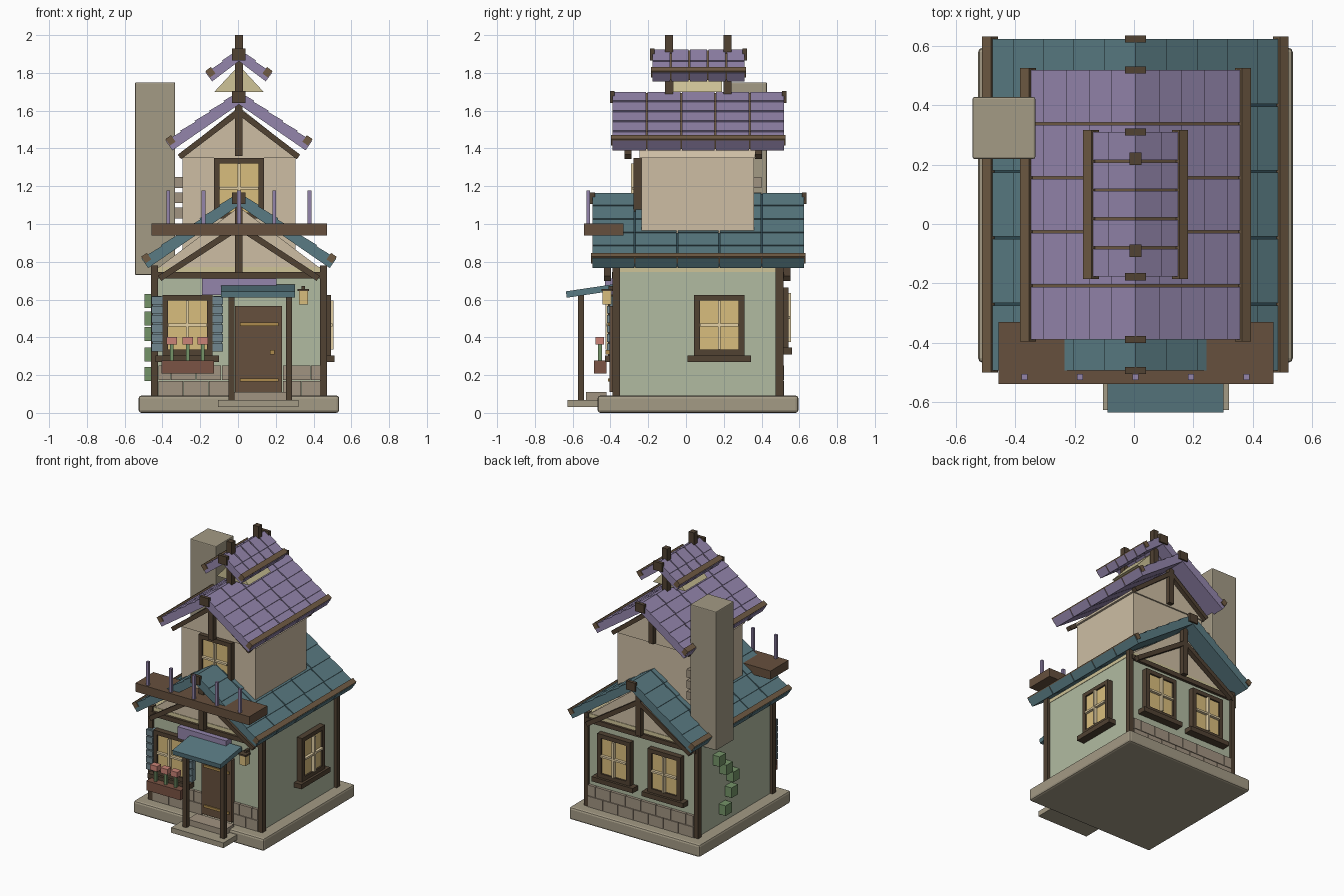
import bpy, bmesh, math
from mathutils import Vector

if "Cube" in bpy.data.objects:
    bpy.data.objects.remove(bpy.data.objects["Cube"])

def mat(name, r, g, b):
    m = bpy.data.materials.new(name)
    m.diffuse_color = tuple((c / 255) ** 2.2 for c in (r, g, b)) + (1,)
    m.use_nodes = True
    m.node_tree.nodes["Principled BSDF"].inputs["Base Color"].default_value = m.diffuse_color
    return m

GREEN = mat("sage_plaster", 176, 186, 160)
BEIGE = mat("cream_plaster", 204, 188, 162)
PALE = mat("pale_trim", 205, 194, 150)
STONE = mat("stone", 162, 153, 132)
BRICK = mat("brick_stone", 160, 146, 128)
WOOD = mat("dark_wood", 82, 68, 54)
PLANK = mat("plank_wood", 102, 81, 64)
BATTEN = mat("batten_wood", 112, 92, 70)
TEAL = mat("teal_tile", 90, 122, 130)
TEALD = mat("teal_shadow", 52, 76, 84)
PURPLE = mat("purple_tile", 146, 132, 170)
GLASS = mat("warm_glass", 216, 188, 124)
MUNT = mat("muntin", 228, 208, 165)
SHUT = mat("shutter_blue", 112, 134, 142)
POT = mat("planter_red", 122, 84, 70)
PINK = mat("blossom", 200, 130, 118)
LEAF = mat("leaf", 116, 146, 104)
BRASS = mat("brass", 172, 138, 78)

def prism(name, pts, y0, y1, m):
    """Extrude an xz profile along y."""
    bm = bmesh.new()
    f = bm.faces.new([bm.verts.new((x, y0, z)) for x, z in pts])
    r = bmesh.ops.extrude_face_region(bm, geom=[f])
    vs = [v for v in r["geom"] if isinstance(v, bmesh.types.BMVert)]
    bmesh.ops.translate(bm, vec=(0, y1 - y0, 0), verts=vs)
    bmesh.ops.recalc_face_normals(bm, faces=bm.faces)
    me = bpy.data.meshes.new(name)
    bm.to_mesh(me)
    bm.free()
    me.materials.append(m)
    ob = bpy.data.objects.new(name, me)
    bpy.context.collection.objects.link(ob)
    return ob

def box(name, x0, x1, y0, y1, z0, z1, m, bevel=0):
    ob = prism(name, [(x0, z0), (x1, z0), (x1, z1), (x0, z1)], y0, y1, m)
    if bevel:
        b = ob.modifiers.new("bevel", "BEVEL")
        b.width, b.segments = bevel, 2
    return ob

def bar(name, a, b, w, y0, y1, m):
    """Sloping timber in the xz plane from a to b."""
    a, b = Vector(a), Vector(b)
    d = (b - a).normalized()
    n = Vector((-d.y, d.x)) * w / 2
    return prism(name, [tuple(p) for p in (a + n, b + n, b - n, a - n)], y0, y1, m)

CX = 0.005

def roof(name, y0, y1, zr, hw, ze, t, m, core, panels=5, rows=5, cap=True):
    for s, side in ((-1, "left"), (1, "right")):
        a, b = Vector((CX, zr)), Vector((CX + s * hw, ze))
        d = (b - a).normalized()
        n = Vector((-d.y, d.x)) * s          # outward normal
        # stepped tile courses, one panel per bay
        top = []
        for i in range(rows):
            top += [a.lerp(b, i / rows), a.lerp(b, (i + 1) / rows) + n * 0.007]
        low_ridge = Vector((CX, zr - t / abs(d.x)))
        prof = [tuple(p) for p in top + [b - n * t, low_ridge]]
        step, gap = (y1 - y0) / panels, 0.004
        for k in range(panels):
            prism(f"{name}_tiles_{side}_{k + 1}", prof, y0 + k * step + gap * (k > 0),
                  y0 + (k + 1) * step - gap * (k < panels - 1), m)
        # dark core seen in the gaps
        c = 0.006
        inner = [a - Vector((0, c)), b - n * c - d * c, b - n * (t - c) - d * c, low_ridge + Vector((0, c))]
        prism(f"{name}_core_{side}", [tuple(p) for p in inner], y0 + c, y1 - c, core)
        # eave batten
        e = b - d * 0.04
        bar(f"{name}_eave_batten_{side}", e - n * 0.006, e + d * 0.036 - n * 0.006,
            0.042, y0 - 0.007, y1 + 0.007, BATTEN)
    for y, end in ((y0, "front"), (y1, "back")):
        box(f"{name}_ridge_cap_{end}", CX - 0.036, CX + 0.036, y - 0.012, y + 0.012, zr - 0.06, zr + 0.003, WOOD)

# stone base and steps
box("base_slab", -0.526, 0.536, -0.468, 0.595, 0, 0.092, STONE, 0.015)
box("front_step", -0.105, 0.32, -0.627, -0.42, 0.03, 0.068, STONE)
box("door_sill", -0.04, 0.26, -0.53, -0.42, 0.068, 0.11, BRICK)

# lower storey
FY, BY, LX, RX = -0.37, 0.5, -0.44, 0.45
box("lower_wall", LX, RX, FY, BY, 0.09, 0.75, GREEN)
box("wall_plate", LX - 0.003, RX + 0.003, FY - 0.004, BY + 0.004, 0.745, 0.772, PALE)
prism("lower_gable", [(-0.42, 0.77), (0.43, 0.77), (CX, 1.09)], FY, BY, BEIGE)
for x in (-0.46, 0.435):
    for y in (-0.39, 0.475):
        box("corner_post", x, x + 0.036, y, y + 0.04, 0.09, 0.78, WOOD)
for y in (-0.392, 0.49):
    box("tie_beam", LX, RX, y, y + 0.03, 0.712, 0.745, WOOD)
for y in (-0.435, 0.515):
    box("lower_king_post", CX - 0.02, CX + 0.02, y, y + 0.037, 0.74, 1.1, WOOD)
    for s in (-1, 1):
        bar("lower_brace", (CX, 0.985), (CX + s * 0.42, 0.712), 0.032, y, y + 0.037, WOOD)
roof("lower_roof", -0.495, 0.625, 1.165, 0.512, 0.812, 0.055, TEAL, TEALD)

# stone courses at front and back
def courses(name, x0, x1, n, y0, y1):
    w = (x1 - x0) / n
    for r in range(2):
        cuts = [x0] + [x0 + w * (k + (0.5 if r else 0)) for k in range(0 if r else 1, n)] + [x1]
        for a, b in zip(cuts, cuts[1:]):
            box(name, a + 0.002, b - 0.002, y0, y1, 0.092 + r * 0.082, 0.17 + r * 0.082, BRICK)
courses("front_stone_left", -0.424, -0.02, 3, FY - 0.02, FY)
courses("front_stone_right", 0.235, 0.435, 2, FY - 0.02, FY)
courses("back_stone", -0.424, 0.435, 7, BY, BY + 0.02)

# upper storey
box("upper_wall", -0.295, 0.305, -0.235, 0.36, 0.85, 1.35, BEIGE)
prism("upper_gable", [(-0.31, 1.35), (0.32, 1.35), (0.30, 1.385), (CX, 1.62), (-0.29, 1.385)], -0.245, 0.37, BEIGE)
for y in (-0.325, 0.365):
    box("upper_king_post", CX - 0.02, CX + 0.02, y, y + 0.037, 1.36, 1.64, WOOD)
    for s in (-1, 1):
        bar("upper_brace", (CX, 1.595), (CX + s * 0.315, 1.355), 0.03, y, y + 0.037, WOOD)
roof("upper_roof", -0.39, 0.52, 1.7, 0.384, 1.435, 0.055, PURPLE, BATTEN)

# cupola
prism("cupola_gable", [(-0.125, 1.7), (0.135, 1.7), (CX, 1.84)], -0.07, 0.19, PALE)
roof("cupola_roof", -0.178, 0.31, 1.925, 0.172, 1.795, 0.05, PURPLE, BATTEN, rows=2)
for y in (-0.09, 0.22):
    box("ridge_finial", CX - 0.021, CX + 0.021, y - 0.021, y + 0.021, 1.62, 2.0, WOOD)

# chimney with side bricks
box("chimney", -0.545, -0.333, 0.22, 0.428, 0.73, 1.75, STONE, 0.006)
for z in (1.03, 1.11, 1.19):
    box("chimney_brick", -0.335, -0.285, 0.33, 0.4, z, z + 0.058, BRICK)

# windows
def window(name, face, wall, c, z0, w=0.266, h=0.32, sill=True):
    def put(part, u0, u1, d, za, zb, m):
        u0, u1 = c + u0, c + u1
        if face == "right":
            box(f"{name}_{part}", wall - 0.005, wall + d, u0, u1, za, zb, m)
        else:
            ys = (wall - d, wall + 0.005) if face == "front" else (wall - 0.005, wall + d)
            box(f"{name}_{part}", u0, u1, *ys, za, zb, m)
    r, z1, b = w / 2, z0 + h, 0.03
    put("frame_a", -r, -r + b, 0.042, z0, z1, WOOD)
    put("frame_b", r - b, r, 0.042, z0, z1, WOOD)
    put("frame_top", -r + b, r - b, 0.042, z1 - b, z1, WOOD)
    put("frame_bottom", -r + b, r - b, 0.042, z0, z0 + b, WOOD)
    put("glass", -r + b, r - b, 0.03, z0 + b, z1 - b, GLASS)
    put("muntin_v", -0.007, 0.007, 0.055, z0 + b, z1 - b, MUNT)
    put("muntin_h", -r + b, r - b, 0.05, z0 + h / 2 - 0.007, z0 + h / 2 + 0.007, MUNT)
    if sill:
        put("sill", -r - 0.035, r + 0.035, 0.06, z0 - 0.035, z0, WOOD)

window("front_window", "front", FY, -0.268, 0.305)
window("right_window", "right", RX, 0.176, 0.305)
window("back_window_a", "back", BY, 0.21, 0.345)
window("back_window_b", "back", BY, -0.2, 0.345)
window("upper_window", "front", -0.235, CX, 1.03, sill=False)

# slatted shutters
for x in (-0.457, -0.136):
    box("shutter_back", x + 0.005, x + 0.051, -0.405, FY, 0.325, 0.62, SHUT)
    for k in range(6):
        box("shutter_slat", x, x + 0.056, -0.418, -0.4, 0.325 + k * 0.05, 0.367 + k * 0.05, SHUT)

# flower box
box("flower_box", -0.405, -0.128, -0.487, -0.42, 0.208, 0.278, POT)
for x in (-0.35, -0.267, -0.187):
    box("flower_stem", x - 0.009, x + 0.009, -0.465, -0.445, 0.27, 0.365, LEAF)
    box("blossom", x - 0.028, x + 0.028, -0.48, -0.435, 0.362, 0.402, PINK)

# door
box("door", -0.015, 0.232, -0.405, FY, 0.11, 0.565, PLANK)
for z in (0.165, 0.46):
    box("door_strap", 0.01, 0.215, -0.413, -0.4, z, z + 0.018, BRASS)
box("door_knob", 0.17, 0.192, -0.425, -0.4, 0.31, 0.332, BRASS)

# porch canopy, posts and sign board
canopy = box("canopy", -0.09, 0.302, -0.125, 0.125, -0.017, 0.017, TEAL)
canopy.location = (0, -0.51, 0.645)
canopy.rotation_euler = (math.radians(8.5), 0, 0)
for x in (-0.05, 0.255):
    box("canopy_post", x, x + 0.032, -0.572, -0.54, 0.066, 0.63, WOOD)
box("sign_board", -0.19, 0.205, -0.43, FY, 0.625, 0.712, PURPLE)

# lantern
box("lantern_glass", 0.322, 0.37, -0.442, -0.395, 0.575, 0.645, GLASS)
box("lantern_cap", 0.316, 0.376, -0.448, -0.389, 0.645, 0.657, WOOD)
box("lantern_bracket", 0.336, 0.356, -0.41, FY, 0.65, 0.672, WOOD)

# balcony shelf with pickets
box("balcony_plank", -0.457, 0.47, -0.54, -0.33, 0.94, 1.003, PLANK)
for k in range(5):
    x = -0.369 + k * 0.187
    box("balcony_picket", x - 0.01, x + 0.01, -0.527, -0.507, 1.0, 1.177, PURPLE)

# ivy on the left wall
for y, z in ((0.28, 0.592), (0.2, 0.5), (0.12, 0.418), (0.14, 0.31), (0.21, 0.205)):
    box("ivy_leaf", -0.495, LX, y - 0.037, y + 0.037, z - 0.037, z + 0.037, LEAF)
